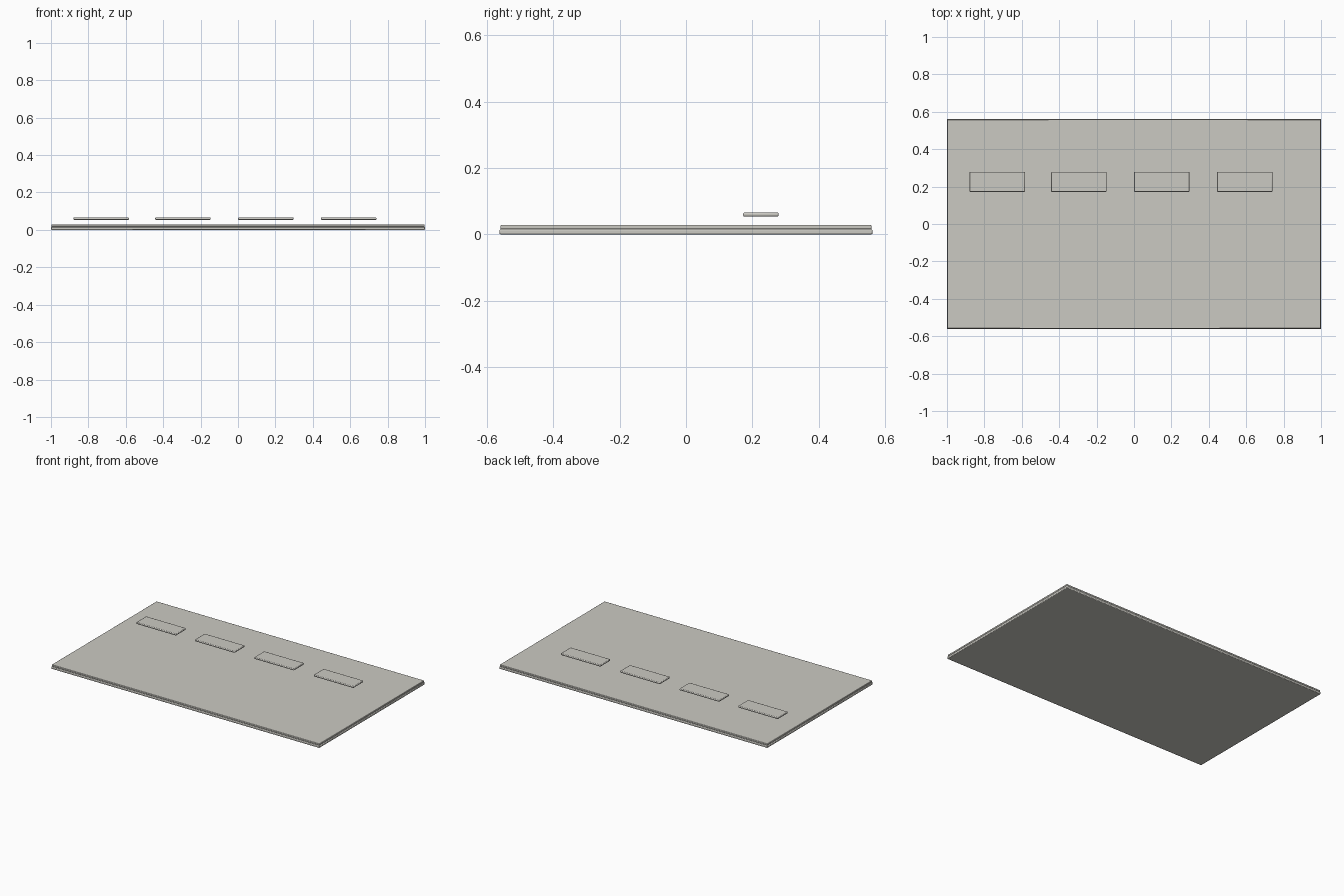
import bpy

if "Cube" in bpy.data.objects:
    bpy.data.objects.remove(bpy.data.objects["Cube"])

# Single warm light grey for every part
grey = bpy.data.materials.new("warm_grey")
grey.diffuse_color = (0.60, 0.59, 0.545, 1.0)
grey.use_nodes = True
grey.node_tree.nodes["Principled BSDF"].inputs["Base Color"].default_value = grey.diffuse_color


def slab(name, x, y, z, bevel):
    """Box between (min, max) limits on each axis, with bevelled edges."""
    bpy.ops.mesh.primitive_cube_add(
        size=1, location=[(a + b) / 2 for a, b in (x, y, z)])
    ob = bpy.context.object
    ob.name = name
    ob.scale = [b - a for a, b in (x, y, z)]
    bpy.ops.object.transform_apply(location=False, rotation=False, scale=True)
    ob.data.materials.append(grey)
    mod = ob.modifiers.new("edge_bevel", 'BEVEL')
    mod.width = bevel
    mod.segments = 2
    bpy.ops.object.shade_smooth_by_angle()
    return ob


# Two stacked boards
slab("base_board", (-1.0, 1.0), (-0.562, 0.562), (0.0, 0.016), 0.004)
slab("top_board", (-0.998, 0.998), (-0.559, 0.559), (0.016, 0.028), 0.003)

# Row of four thin plates floating above the boards
for i, left in enumerate((-0.88, -0.443, 0.0, 0.443)):
    slab(f"raised_plate_{i + 1}", (left, left + 0.297), (0.172, 0.279),
         (0.054, 0.066), 0.004)
